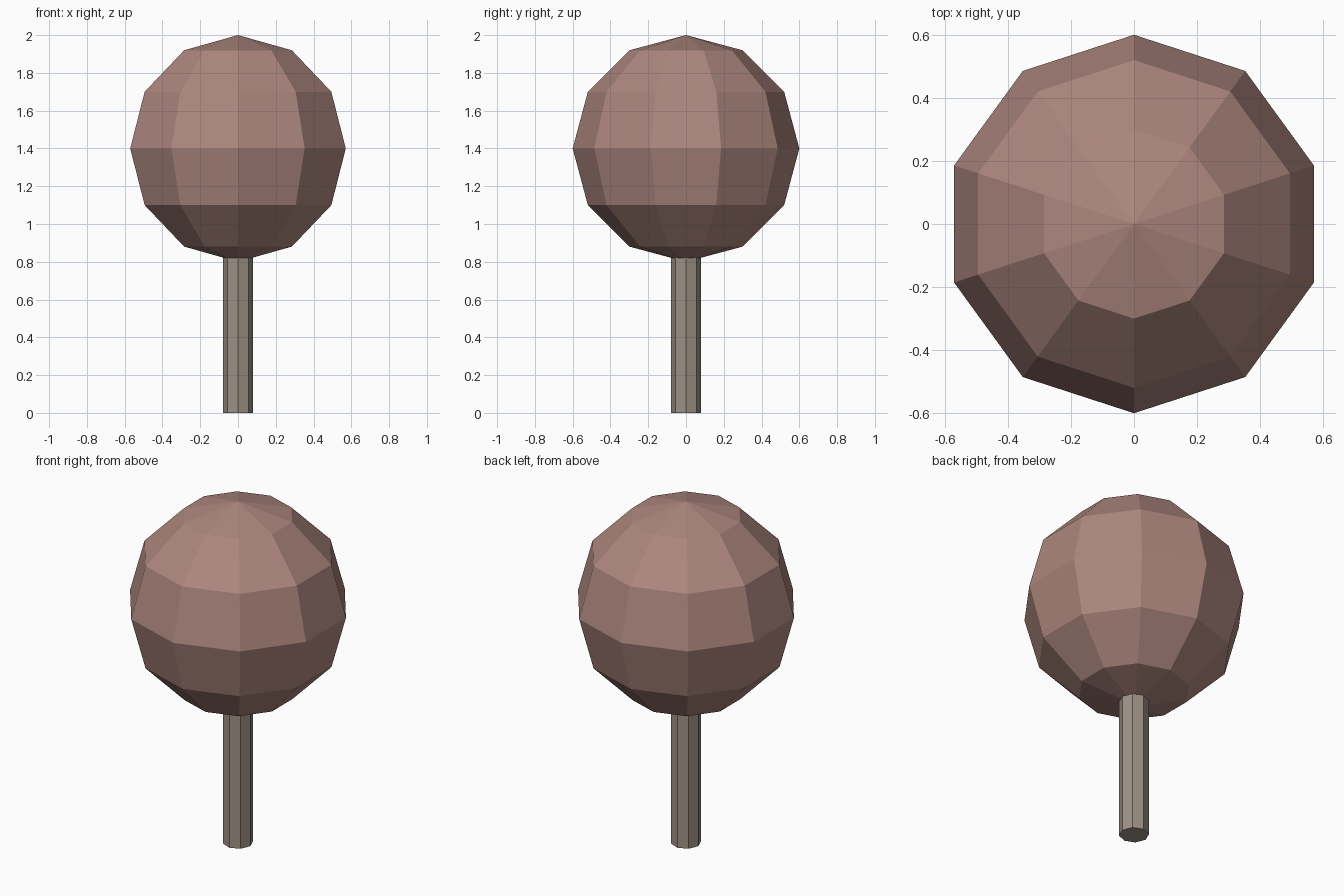
import bpy, bmesh, math

if "Cube" in bpy.data.objects:
    bpy.data.objects.remove(bpy.data.objects["Cube"])


def material(name, rgb):
    m = bpy.data.materials.new(name)
    m.diffuse_color = (*rgb, 1)
    m.use_nodes = True
    m.node_tree.nodes["Principled BSDF"].inputs["Base Color"].default_value = m.diffuse_color
    return m


def lathe(name, profile, sides, mat):
    """Revolve (radius, z) points around z, with a corner facing +y; zero radius makes a pole."""
    bm = bmesh.new()
    rings = []
    for r, z in profile:
        n = sides if r > 1e-6 else 1
        rings.append([bm.verts.new((r * math.sin(-math.tau * i / sides),
                                    r * math.cos(-math.tau * i / sides), z))
                      for i in range(n)])
    for low, high in zip(rings, rings[1:]):
        for i in range(sides):
            j = i + 1
            corners = [low[i % len(low)], low[j % len(low)],
                       high[j % len(high)], high[i % len(high)]]
            bm.faces.new(list(dict.fromkeys(corners)))
    # Close flat ends
    for ring in (rings[0], rings[-1]):
        if len(ring) > 1:
            bm.faces.new(ring)
    bmesh.ops.recalc_face_normals(bm, faces=bm.faces)
    mesh = bpy.data.meshes.new(name)
    bm.to_mesh(mesh)
    bm.free()
    mesh.materials.append(mat)
    obj = bpy.data.objects.new(name, mesh)
    bpy.context.collection.objects.link(obj)
    return obj


foliage = material("dusty rose brown", (0.418, 0.242, 0.209))
bark = material("grey brown bark", (0.342, 0.287, 0.235))

# Trunk: eight-sided post running up into the crown
lathe("trunk", [(0.08, 0), (0.08, 1.0)], 8, bark)

# Crown: ten-sided ball with six bands
R, Z = 0.6, 1.4
angles = [math.pi * (k / 6 - 0.5) for k in range(7)]
lathe("crown", [(R * math.cos(a), Z + R * math.sin(a)) for a in angles], 10, foliage)
